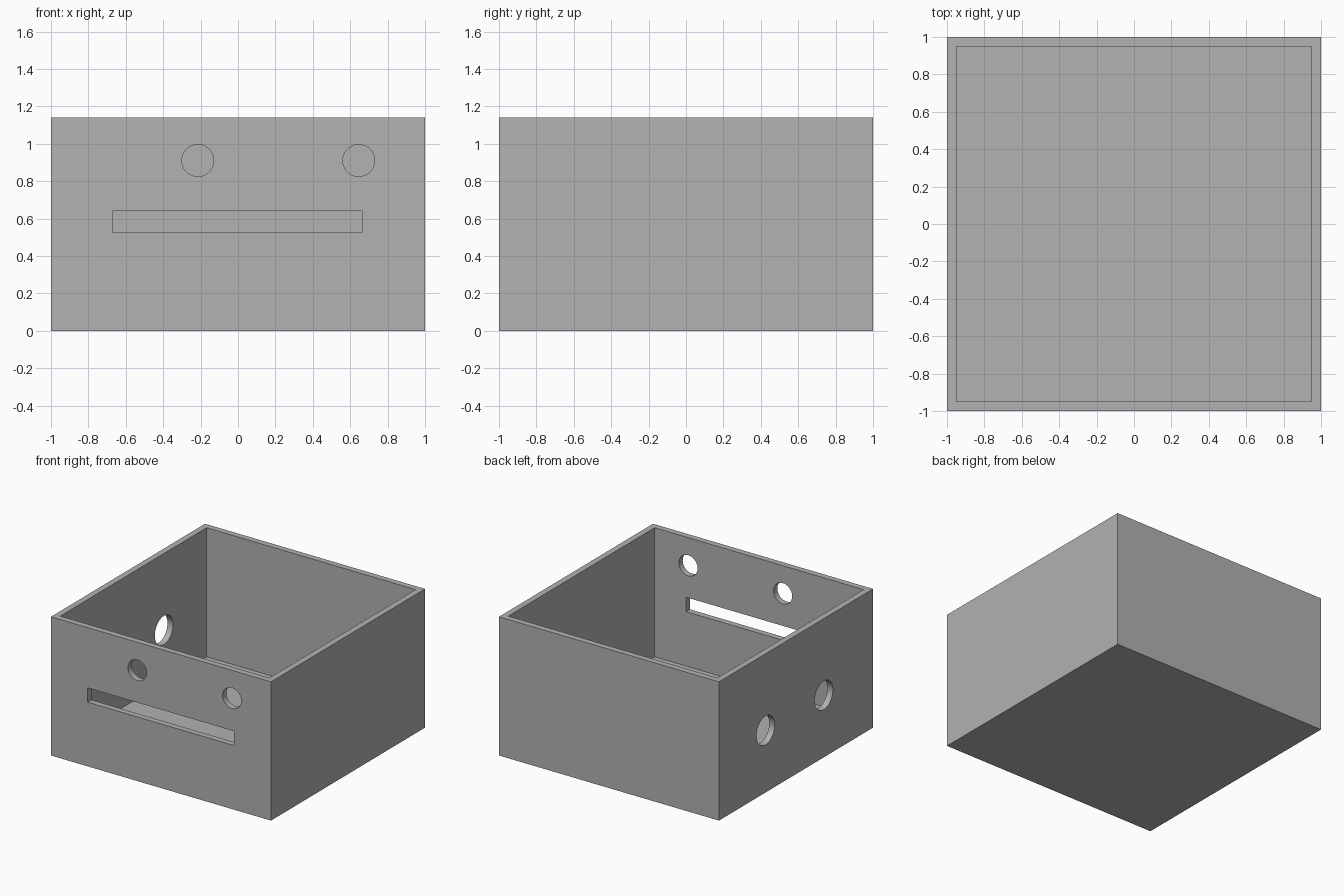
import bpy
from math import pi

if "Cube" in bpy.data.objects:
    bpy.data.objects.remove(bpy.data.objects["Cube"], do_unlink=True)

HEIGHT, WALL, FLOOR = 1.14, 0.05, 0.08

grey = bpy.data.materials.new("plain grey")
grey.use_nodes = True
colour = (0.445, 0.445, 0.445, 1)
grey.diffuse_color = colour
grey.node_tree.nodes["Principled BSDF"].inputs["Base Color"].default_value = colour


def block(name, low, high):
    """Box spanning two opposite corners."""
    middle = [(a + b) / 2 for a, b in zip(low, high)]
    bpy.ops.mesh.primitive_cube_add(size=1, location=middle)
    obj = bpy.context.object
    obj.name = name
    obj.scale = [b - a for a, b in zip(low, high)]
    bpy.ops.object.transform_apply(location=True, rotation=True, scale=True)
    return obj


def peg(name, radius, location, rotation):
    """Round cutter long enough to pass through one wall."""
    bpy.ops.mesh.primitive_cylinder_add(vertices=64, radius=radius, depth=0.3,
                                        location=location, rotation=rotation)
    bpy.context.object.name = name
    return bpy.context.object


# Open box body
body = block("open_box", (-1, -1, 0), (1, 1, HEIGHT))
body.data.materials.append(grey)

# Hollow inside, leaving walls and floor
inner = 1 - WALL
cutters = [block("cavity_cutter", (-inner, -inner, FLOOR), (inner, inner, HEIGHT + 0.3))]

# Long front slot
cutters.append(block("slot_cutter", (-0.667, -1.1, 0.527), (0.663, -0.85, 0.645)))

# Two small round holes in the front wall
for x in (-0.215, 0.645):
    cutters.append(peg("front_hole_cutter", 0.085, (x, -1, 0.911), (pi / 2, 0, 0)))

# Two larger round holes in the -x side wall
for y in (-0.36, 0.395):
    cutters.append(peg("side_hole_cutter", 0.118, (-1, y, 0.51), (0, pi / 2, 0)))

# Cut every opening and discard the cutters
bpy.ops.object.select_all(action="DESELECT")
body.select_set(True)
bpy.context.view_layer.objects.active = body
for cutter in cutters:
    cutter.hide_render = True
    cut = body.modifiers.new(cutter.name, "BOOLEAN")
    cut.operation = "DIFFERENCE"
    cut.solver = "EXACT"
    cut.object = cutter
    bpy.ops.object.modifier_apply(modifier=cut.name)
    bpy.data.objects.remove(cutter, do_unlink=True)

bpy.ops.object.shade_smooth_by_angle(angle=pi / 6)
